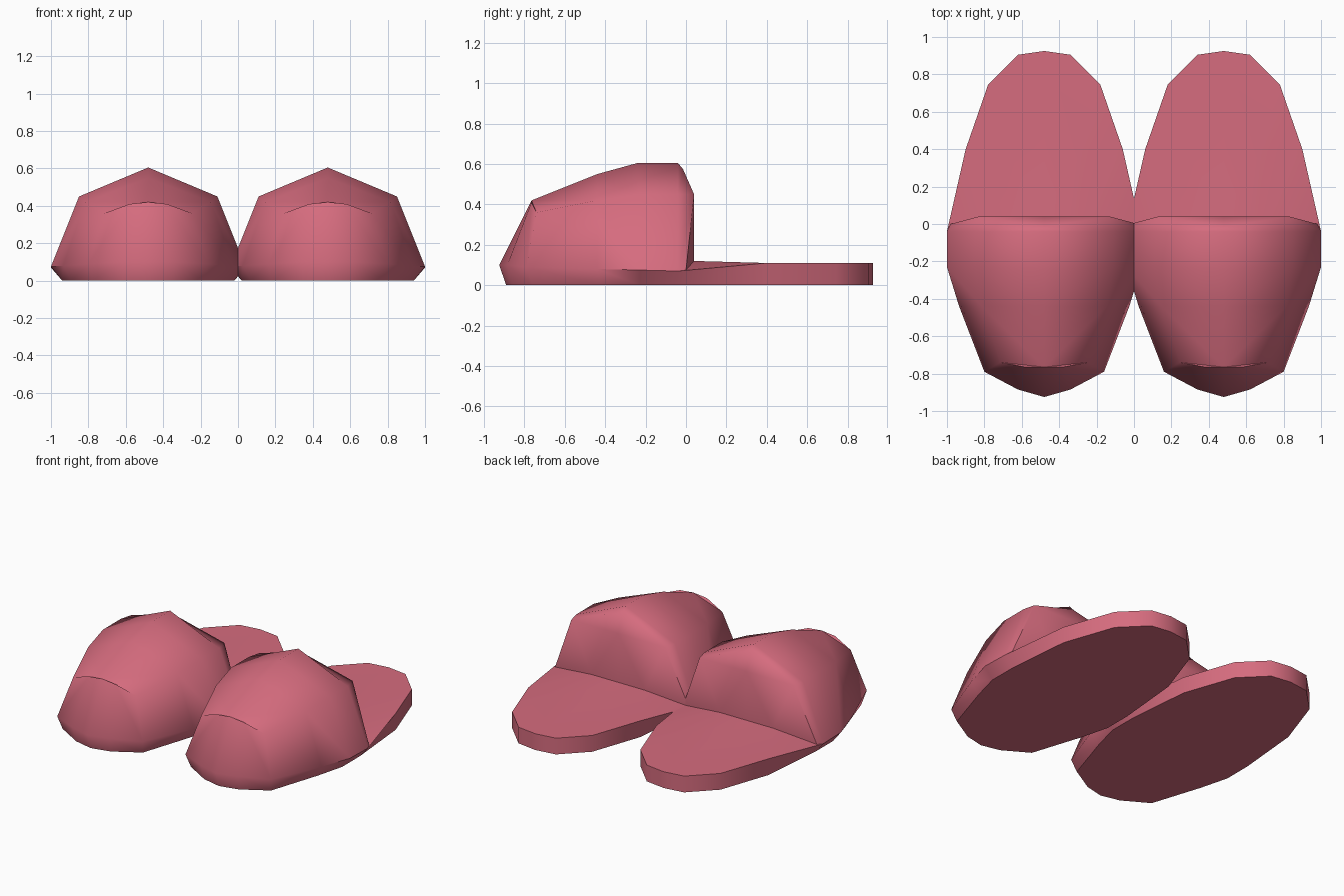
import bpy, bmesh, math

if "Cube" in bpy.data.objects:
    bpy.data.objects.remove(bpy.data.objects["Cube"])

pink = bpy.data.materials.new("rose pink")
pink.diffuse_color = (0.67, 0.15, 0.21, 1)
pink.use_nodes = True
pink.node_tree.nodes["Principled BSDF"].inputs["Base Color"].default_value = pink.diffuse_color

# Half-slipper guide lines, from the opening round to the toe (x >= 0)
outline = [(.52, -.04, .07), (.52, -.23, .075), (.455, -.44, .08),
           (.32, -.79, .09), (.14, -.885, .10), (0, -.925, .10)]
base = [(.46, -.04, 0), (.46, -.23, 0), (.41, -.42, 0),
        (.30, -.76, 0), (.13, -.86, 0), (0, -.89, 0)]
toe = (0, -.765, .42)
shoulder = [(.37, -.04, .45), (.37, -.23, .45), (.335, -.44, .42),
            (.235, -.74, .36), (.10, -.765, .41), toe]
ridge = [(0, -.04, .605), (0, -.24, .605), (0, -.44, .55), toe, toe, toe]

# Heel edge, from the opening round to the back
heel = [(.52, -.04, .07), (.42, .40, .11), (.30, .745, .11),
        (.14, .905, .11), (0, .925, .11)]
heel_base = [base[0]] + [(x, y, 0) for x, y, z in heel[1:]]


def strip(a, b):
    return [[a[i], a[i + 1], b[i + 1], b[i]] for i in range(len(a) - 1)]


# Dome, toe and sole edge
faces = strip(base, outline) + strip(outline, shoulder) + strip(shoulder, ridge)
faces += strip(heel_base, heel)
# Closed opening behind the dome, with a bevelled rim
rim = [outline[0], shoulder[0], ridge[0]]
low, side, peak = (.50, 0, .075), (.35, .04, .45), (0, -.015, .575)
mid, hump, hump_mid = (0, .04, .45), (.2, .04, .12), (0, .04, .12)
faces += strip(rim, [low, side, peak])
faces += [[peak, side, mid], [mid, side, hump, hump_mid], [side, low, hump]]
# Insole, rising to a hump at the opening
back, back_mid = (.2, .40, .11), (0, .40, .11)
faces += [[hump_mid, hump, back, back_mid], [hump, low, heel[1], back],
          [low, heel[0], heel[1]], [back_mid, back] + heel[1:]]
# Flat underside
faces += [base[::-1] + heel_base[1:]]


def slipper(name, cx):
    bm = bmesh.new()
    verts = {}

    def vert(p):
        p = tuple(round(c, 4) + 0.0 for c in p)
        if p not in verts:
            verts[p] = bm.verts.new(p)
        return verts[p]

    for s in (1, -1):
        for f in faces:
            pts = list(dict.fromkeys((x * s, y, z) for x, y, z in f))
            if len(pts) > 2:
                bm.faces.new([vert(p) for p in pts])
    bmesh.ops.recalc_face_normals(bm, faces=bm.faces)
    me = bpy.data.meshes.new(name)
    bm.to_mesh(me)
    bm.free()
    me.materials.append(pink)
    ob = bpy.data.objects.new(name, me)
    ob.location.x = cx
    bpy.context.collection.objects.link(ob)
    bpy.ops.object.select_all(action='DESELECT')
    ob.select_set(True)
    bpy.context.view_layer.objects.active = ob
    bpy.ops.object.shade_smooth_by_angle(angle=math.radians(50))


slipper("left_slipper", -.48)
slipper("right_slipper", .48)
